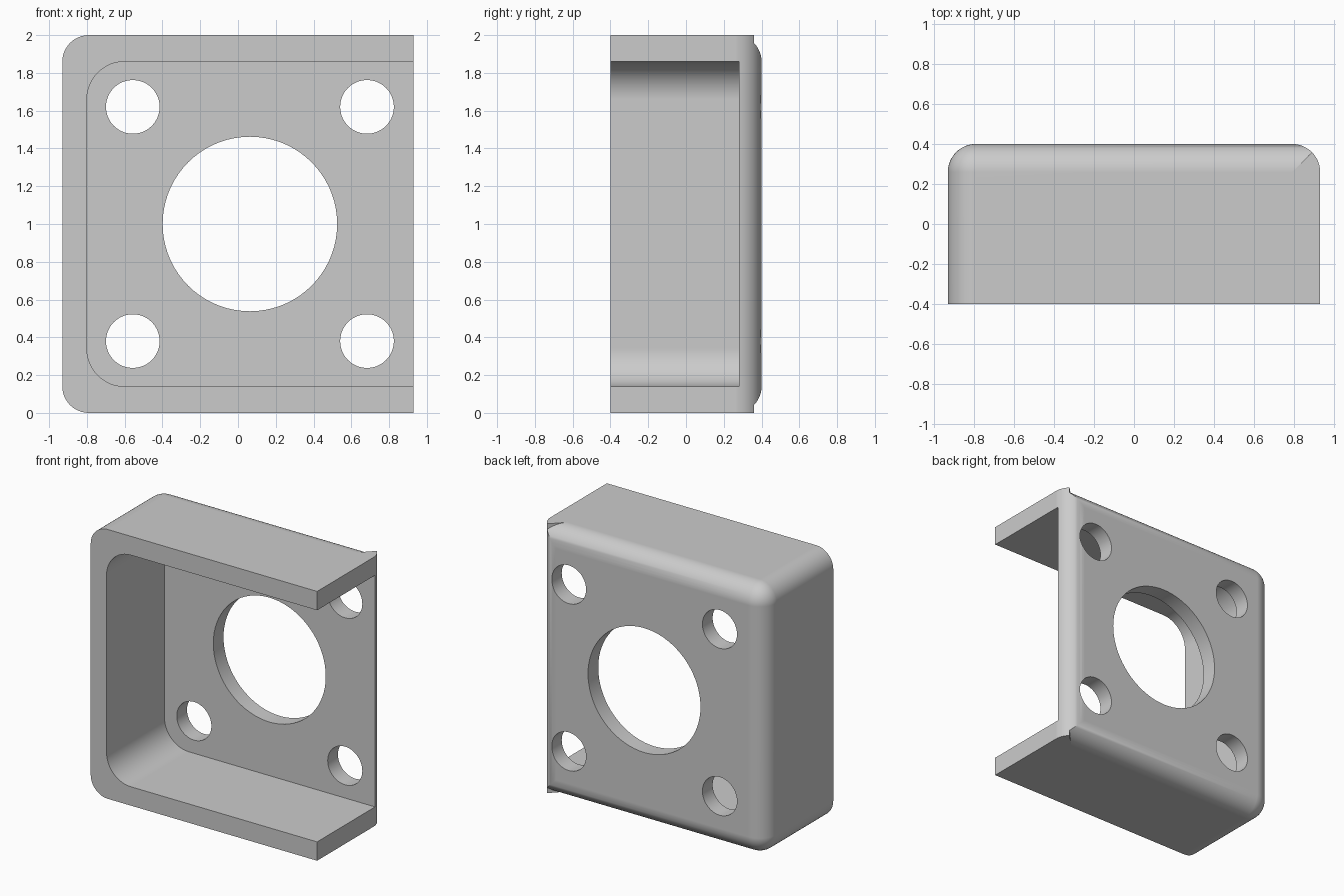
import bpy
import bmesh
import math
from mathutils import Matrix, Vector

if "Cube" in bpy.data.objects:
    bpy.data.objects.remove(bpy.data.objects["Cube"], do_unlink=True)

HALF_X, HALF_Y, HEIGHT = 0.93, 0.4, 2.0
FILLET = 0.14
WALL = 0.14

metal = bpy.data.materials.new("plain grey")
metal.use_nodes = True
grey = (0.6, 0.6, 0.6, 1)
metal.diffuse_color = grey
metal.node_tree.nodes["Principled BSDF"].inputs["Base Color"].default_value = grey


def finish(name, bm):
    bmesh.ops.recalc_face_normals(bm, faces=bm.faces)
    mesh = bpy.data.meshes.new(name)
    bm.to_mesh(mesh)
    bm.free()
    mesh.materials.append(metal)
    obj = bpy.data.objects.new(name, mesh)
    bpy.context.collection.objects.link(obj)
    return obj


def rounded_box(name, low, high, radius, pick):
    """Box between two corners; edges whose midpoint passes pick() are rounded."""
    low, high = Vector(low), Vector(high)
    bm = bmesh.new()
    bmesh.ops.create_cube(bm, size=1)
    # Unit midpoints choose the edges before scaling
    edges = [e for e in bm.edges if pick((e.verts[0].co + e.verts[1].co) / 2)]
    size = high - low
    for v in bm.verts:
        v.co = (low + high) / 2 + Vector(a * b for a, b in zip(v.co, size))
    bmesh.ops.bevel(bm, geom=edges, offset=radius, segments=12,
                    profile=0.5, affect='EDGES', clamp_overlap=False)
    return finish(name, bm)


def hole_cutter(x, z, radius):
    bm = bmesh.new()
    place = Matrix.Translation((x, 0.35, z)) @ Matrix.Rotation(math.pi / 2, 4, 'X')
    bmesh.ops.create_cone(bm, cap_ends=True, segments=72, radius1=radius,
                          radius2=radius, depth=0.5, matrix=place)
    return finish("hole_cutter", bm)


def activate(obj):
    bpy.ops.object.select_all(action='DESELECT')
    obj.select_set(True)
    bpy.context.view_layer.objects.active = obj


def cut(obj, cutter):
    mod = obj.modifiers.new("cut", 'BOOLEAN')
    mod.operation = 'DIFFERENCE'
    mod.solver = 'EXACT'
    mod.object = cutter
    activate(obj)
    bpy.ops.object.modifier_apply(modifier=mod.name)
    bpy.data.objects.remove(cutter, do_unlink=True)


def smooth(obj):
    activate(obj)
    bpy.ops.object.shade_smooth_by_angle(angle=math.radians(30))
    mod = obj.modifiers.new("even shading", 'WEIGHTED_NORMAL')
    mod.keep_sharp = True


# Housing: back rim and the two closed-side corners are rounded
def closed_corner(m):
    return m.x < -0.4 and abs(m.y) < 0.1


housing = rounded_box("housing", (-HALF_X, -HALF_Y, 0), (HALF_X, HALF_Y, HEIGHT),
                      FILLET, lambda m: m.y > 0.4 or closed_corner(m))

# Cavity, open at the front and at the +x side
cut(housing, rounded_box("cavity_cutter", (-0.8, -0.6, WALL),
                         (1.2, 0.28, HEIGHT - WALL), 0.2, closed_corner))

# Central bore and four mounting holes through the back plate
cut(housing, hole_cutter(0.063, 1.0, 0.462))
for hx in (-0.557, 0.683):
    for hz in (0.38, 1.62):
        cut(housing, hole_cutter(hx, hz, 0.142))
smooth(housing)

# Small wedges where the open-side rounding runs out to the top and bottom
cx, cy = HALF_X - FILLET, HALF_Y - FILLET
for name, bottom in (("upper_corner", HEIGHT - 0.13), ("lower_corner", 0.0)):
    bm = bmesh.new()
    verts = [bm.verts.new((cx, cy, bottom))]
    for i in range(7):
        a = math.pi / 4 * i / 6
        verts.append(bm.verts.new((cx + FILLET * math.cos(a),
                                   cy + FILLET * math.sin(a), bottom)))
    face = bm.faces.new(verts)
    top = bmesh.ops.extrude_face_region(bm, geom=[face])["geom"]
    bmesh.ops.translate(bm, vec=(0, 0, 0.13),
                        verts=[g for g in top if isinstance(g, bmesh.types.BMVert)])
    smooth(finish(name, bm))
